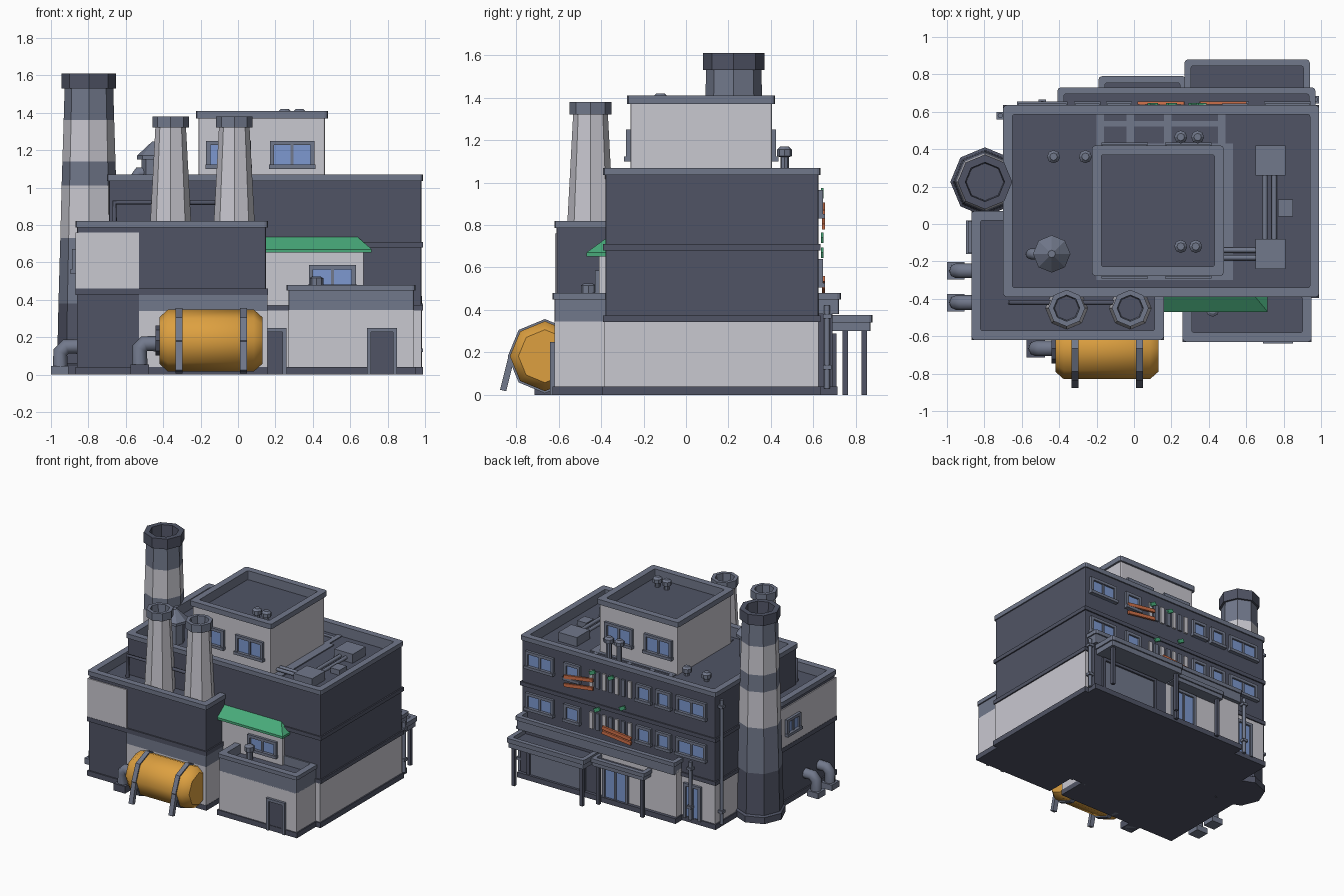
import bpy, bmesh, math
from mathutils import Matrix

if "Cube" in bpy.data.objects:
    bpy.data.objects.remove(bpy.data.objects["Cube"])

def lin(h):
    c = [int(h[i:i + 2], 16) / 255 for i in (0, 2, 4)]
    return [v / 12.92 if v < .04045 else ((v + .055) / 1.055) ** 2.4 for v in c] + [1]

MATS = {}
for key, name, col in (("W", "off white wall", "C9C8D0"), ("G", "slate grey trim", "71788B"),
                       ("D", "dark slate", "505465"), ("Y", "tank yellow", "DDA040"),
                       ("N", "awning green", "48AA7A"), ("O", "rust orange", "D2724A"),
                       ("B", "glass blue", "7D99D0")):
    MATS[key] = bpy.data.materials.new(name)
    MATS[key].diffuse_color = lin(col)
KEYS = list(MATS)

def finish(name, bm):
    bmesh.ops.recalc_face_normals(bm, faces=bm.faces)
    me = bpy.data.meshes.new(name)
    bm.to_mesh(me)
    bm.free()
    for k in KEYS:
        me.materials.append(MATS[k])
    ob = bpy.data.objects.new(name, me)
    bpy.context.collection.objects.link(ob)
    return ob

def boxes(name, items):
    bm = bmesh.new()
    for x0, x1, y0, y1, z0, z1, m in items:
        v = [bm.verts.new((x, y, z)) for x in (x0, x1) for y in (y0, y1) for z in (z0, z1)]
        for f in ((0, 1, 3, 2), (4, 6, 7, 5), (0, 4, 5, 1), (2, 3, 7, 6), (0, 2, 6, 4), (1, 5, 7, 3)):
            bm.faces.new([v[i] for i in f]).material_index = KEYS.index(m)
    return finish(name, bm)

def box(name, *a):
    return boxes(name, [a])

def loft(name, rings, mats):
    """mats: bottom cap, one letter per side band, top cap"""
    bm = bmesh.new()
    R = [[bm.verts.new(p) for p in r] for r in rings]
    n = len(R[0])
    bm.faces.new(R[0]).material_index = KEYS.index(mats[0])
    bm.faces.new(R[-1]).material_index = KEYS.index(mats[-1])
    for k in range(len(R) - 1):
        for i in range(n):
            j = (i + 1) % n
            f = bm.faces.new((R[k][i], R[k][j], R[k + 1][j], R[k + 1][i]))
            f.material_index = KEYS.index(mats[k + 1])
    return finish(name, bm)

def lathe(name, cx, cy, prof, mats, n=8):
    return loft(name, [[(cx + r * math.cos(i * math.tau / n), cy + r * math.sin(i * math.tau / n), z)
                        for i in range(n)] for r, z in prof], mats)

def rrect(x0, x1, y0, y1, z, r):
    pts = []
    for cx, cy, a0 in ((x1 - r, y1 - r, 0), (x0 + r, y1 - r, 90), (x0 + r, y0 + r, 180), (x1 - r, y0 + r, 270)):
        for a in (0, 45, 90):
            t = math.radians(a0 + a)
            pts.append((cx + r * math.cos(t), cy + r * math.sin(t), z))
    return pts

def roofed(name, x0, x1, y0, y1, z0, zb, z1, wall, depth=.07, rim=.045, lip=.01):
    """Wall volume topped with an overhanging parapet and a sunken roof"""
    o = (x0 - lip, x1 + lip, y0 - lip, y1 + lip)
    i = (o[0] + rim, o[1] - rim, o[2] + rim, o[3] - rim)
    return loft(name, [rrect(x0, x1, y0, y1, z0, .008), rrect(x0, x1, y0, y1, zb, .008),
                       rrect(*o, zb, .018), rrect(*o, z1, .018), rrect(*i, z1, .01),
                       rrect(*i, z1 - depth, .01)], wall + wall + "GGGGD")

def pipe(name, pts, r, m):
    cu = bpy.data.curves.new(name, 'CURVE')
    cu.dimensions = '3D'
    cu.bevel_depth, cu.bevel_resolution, cu.use_fill_caps = r, 2, True
    s = cu.splines.new('POLY')
    s.points.add(len(pts) - 1)
    for p, c in zip(s.points, pts):
        p.co = (*c, 1)
    cu.materials.append(MATS[m])
    bpy.context.collection.objects.link(bpy.data.objects.new(name, cu))

def opening(name, side, c, pos, z0, z1, w, panes=2, fill="B", frame="G", sill=True):
    """Framed window or door on a wall facing front, back or left"""
    t, h = .022, w / 2
    parts = [(-h, h, 0, .02, z1 - t, z1, frame), (-h, -h + t, 0, .02, z0, z1, frame),
             (h - t, h, 0, .02, z0, z1, frame), (-h + t, h - t, 0, .006, z0, z1 - t, fill)]
    if sill:
        parts.append((-h - .005, h + .005, 0, .03, z0, z0 + t, frame))
    for k in range(1, panes):
        u = -h + w * k / panes
        parts.append((u - .008, u + .008, 0, .014, z0, z1 - t, frame))
    out = []
    for a, b, d0, d1, e, f, m in parts:
        if side == "left":
            out.append((pos - d1, pos - d0, c + a, c + b, e, f, m))
        elif side == "front":
            out.append((c + a, c + b, pos - d1, pos - d0, e, f, m))
        else:
            out.append((c + a, c + b, pos + d0, pos + d1, e, f, m))
    return boxes(name, out)

# Main building
box("main_ground_floor", -.69, .98, -.385, .625, .03, .35, "W")
box("main_plinth", -.70, .99, -.395, .635, 0, .04, "D")
roofed("main_upper_floors", -.69, .98, -.38, .625, .345, 1.035, 1.07, "D", .08, .05)
for z in (.343, .68):
    box("main_floor_band", -.70, .99, -.39, .635, z, z + .03, "D")

# Left annex with white panels
box("annex_lower", -.86, .15, -.61, .06, 0, .43, "D")
box("annex_plinth", -.87, .16, -.62, .07, 0, .04, "D")
box("annex_band", -.87, .16, -.62, .07, .425, .46, "D")
roofed("annex_upper", -.86, .15, -.61, .06, .46, .785, .82, "D", .07, .05)
boxes("annex_panels", [(-.53, .158, -.618, -.38, .04, .34, "W"), (-.53, .158, -.618, -.38, .34, .425, "G"),
                       (-.868, -.53, -.618, -.609, .46, .76, "W"), (-.868, -.859, -.618, .068, .46, .76, "W"),
                       (-.868, -.69, .059, .068, .46, .76, "W")])
opening("annex_side_window", "left", -.07, -.868, .54, .67, .17)

# Front right annex
box("front_annex_wall", .27, .94, -.62, -.37, .03, .345, "W")
box("front_annex_plinth", .26, .95, -.63, -.37, 0, .04, "D")
roofed("front_annex_top", .27, .94, -.62, -.35, .34, .45, .48, "G", .07, .05)
opening("front_annex_door", "front", .77, -.62, 0, .25, .16, 1, "D", sill=False)
opening("recess_door", "front", .19, -.385, 0, .25, .14, 1, "D", sill=False)
lathe("annex_vent", .42, -.46, [(.025, .40), (.025, .48), (.036, .48), (.036, .515), (.02, .525)], "GGGGGG")

# White front bay and awning
box("front_bay", .15, .67, -.41, -.37, .37, .66, "W")
opening("front_bay_window", "front", .505, -.41, .46, .585, .25)
bm = bmesh.new()
for p in ((.15, -.38, .735), (.64, -.38, .735), (.15, -.47, .67), (.715, -.47, .67), (.15, -.47, .652),
          (.715, -.47, .652), (.715, -.38, .67), (.715, -.38, .652), (.15, -.38, .652)):
    bm.verts.new(p)
bmesh.ops.convex_hull(bm, input=bm.verts)
for f in bm.faces:
    f.material_index = KEYS.index("N")
finish("green_awning", bm)

# Rooftop house
roofed("roof_house", -.21, .465, -.262, .405, .98, 1.37, 1.41, "W", .07, .05, .015)
for c in (-.05, .29):
    opening("roof_house_window", "front", c, -.262, 1.10, 1.25, .24)
    opening("roof_house_window", "back", c, .405, 1.10, 1.25, .24)

# Roof strips, ducts and vents
boxes("roof_strips", [(-.2, .53, -.30, .43, .98, .998, "G"), (.45, .49, .4, .6, .98, .997, "G"),
                      (-.2, -.16, .4, .6, .98, .997, "G"), (-.04, 0, .4, .6, .98, .996, "G"),
                      (.16, .20, .4, .6, .98, .996, "G"), (-.2, .49, .52, .55, .98, .995, "G")])
boxes("air_units", [(.65, .81, .26, .42, .98, 1.06, "G"), (.65, .81, -.24, -.08, .98, 1.06, "G"),
                    (.77, .85, .04, .13, .98, 1.03, "G")])
for x in (.70, .75):
    pipe("air_duct", [(x, -.1, 1.02), (x, .28, 1.02)], .014, "G")
for y in (-.14, -.18):
    pipe("air_duct", [(.45, y, 1.02), (.67, y, 1.02)], .014, "G")
for x, y, z in ((.25, -.12, 1.33), (.33, -.12, 1.33), (.25, .465, 1.08), (.34, .465, 1.08),
                (-.43, .36, .97), (-.26, .36, .97)):
    lathe("small_vent", x, y, [(.02, z - .1), (.02, z + .04), (.035, z + .045), (.035, z + .075), (.02, z + .09)],
          "GGGGGG")
lathe("hooded_vent", -.44, -.16, [(.075, .98), (.075, 1.15), (.10, 1.15), (.10, 1.17), (.02, 1.245)], "GGGGGG")
pipe("vent_elbow", [(-.46, -.16, 1.08), (-.53, -.16, 1.08), (-.55, -.16, 1.05), (-.55, -.16, .98)], .03, "G")
pipe("annex_roof_pipe", [(-.66, -.42, .75), (-.66, -.42, .92), (-.02, -.42, .92)], .014, "D")

# Tall striped chimney
lathe("tall_chimney", -.797, .225,
      [(.185, 0), (.185, .05), (.17, .06), (.163, .38), (.153, .73), (.146, 1.01), (.142, 1.14), (.135, 1.36),
       (.13, 1.53), (.146, 1.53), (.146, 1.61), (.105, 1.61), (.10, 1.5)], "DDDDGWGWGDDDDD")

# Twin white chimneys
for x in (-.36, -.02):
    lathe("twin_chimney", x, -.45, [(.113, .74), (.082, 1.32), (.098, 1.32), (.098, 1.38), (.07, 1.38), (.065, 1.28)],
          "WWGGGGD")

# Yellow tank lying along x, with straps and legs
def lying(ob):
    ob.data.transform(Matrix.Translation((0, -.665, .182)) @ Matrix.Rotation(math.pi / 2, 4, 'Y'))
    return ob
tank = lying(lathe("yellow_tank", 0, 0, [(.125, -.42), (.165, -.375), (.165, .085), (.125, .13)], "YYYYY"))
lying(lathe("tank_end_cap", 0, 0, [(.08, -.44), (.08, -.40)], "DDD"))
for x in (-.315, .03):
    lying(lathe("tank_strap", 0, 0, [(.175, x - .018), (.175, x + .018)], "GGG"))
    leg = box("tank_leg", x - .018, x + .018, -.015, .015, 0, .17, "G")
    leg.data.transform(Matrix.Translation((0, -.862, .02)) @ Matrix.Rotation(math.radians(-14), 4, 'X'))
    box("tank_support", x - .018, x + .018, -.62, -.56, 0, .18, "G")

# Elbow pipes with foot flanges
pipe("tank_pipe", [(-.42, -.665, .165), (-.50, -.665, .165), (-.525, -.665, .14), (-.525, -.665, 0)], .042, "G")
box("tank_pipe_foot", -.575, -.475, -.715, -.615, 0, .055, "D")
for y in (-.25, -.42):
    pipe("wall_pipe", [(-.84, y, .15), (-.92, y, .15), (-.95, y, .12), (-.95, y, 0)], .04, "G")
    box("wall_pipe_foot", -1, -.905, y - .047, y + .047, 0, .045, "G")

# Rear ground floor, ledge and canopies
box("rear_white_bay", -.40, .28, .6, .69, .03, .40, "W")
box("rear_garage_bay", .28, .95, .6, .69, .03, .40, "D")
box("rear_plinth", -.41, .96, .6, .715, 0, .04, "D")
roofed("rear_ledge", -.40, .96, .58, .72, .38, .45, .48, "G", .04, .035)
roofed("rear_canopy_large", .28, .93, .6, .87, .30, .34, .375, "G", .03, .035)
roofed("rear_canopy_small", -.18, .27, .6, .78, .30, .33, .36, "G", .03, .035)
for x, y in ((.31, .84), (.90, .84), (-.15, .75), (.23, .75)):
    box("canopy_post", x - .013, x + .013, y - .013, y + .013, 0, .32, "D")
opening("rear_garage_door", "back", .63, .69, .03, .29, .5, 1, "G", "D", False)
opening("rear_glass_doors", "back", .12, .69, .03, .29, .22, 2, sill=False)
opening("rear_side_door", "back", -.50, .625, .03, .30, .15, 2, sill=False)

# Rear upper windows
for z in (.505, .83):
    for c, w, n in ((.82, .24, 2), (.54, .14, 1), (-.08, .13, 1), (-.25, .13, 1), (-.49, .26, 2)):
        opening("rear_window", "back", c, .625, z, z + .135, w, n)
    boxes("rear_slats", [(.03 + k * .055, .06 + k * .055, .62, .638, z, z + .13, "WG"[k % 2]) for k in range(7)])

# Tilted rust bars and green chips on the rear
for x, z, tilt in ((.475, .875, 8), (.475, .81, 8), (.145, .535, -6), (.145, .50, -6)):
    bar = box("rust_bar", -.125, .125, -.008, .008, -.013, .013, "O")
    bar.data.transform(Matrix.Translation((x, .648, z)) @ Matrix.Rotation(math.radians(tilt), 4, 'Y'))
for x, z in ((.36, .95), (.10, .74), (.2, .95), (.32, .67)):
    chip = box("green_chip", -.025, .025, -.006, .006, -.014, .014, "N")
    chip.data.transform(Matrix.Translation((x, .642, z)) @ Matrix.Rotation(.5, 4, 'Y'))

# Downpipes
for x, y, z in ((-.715, .58, 1.0), (-.49, .645, .48), (.97, .665, .42)):
    pipe("downpipe", [(x, y, .03), (x, y, z)], .014, "G")
    for h in (.12, z - .06):
        box("downpipe_clip", x - .02, x + .02, y - .02, y + .02, h, h + .02, "G")

# Soft shading on the tank sides
bpy.context.view_layer.objects.active = tank
tank.select_set(True)
bpy.ops.object.shade_smooth_by_angle(angle=math.radians(47))

for m in bpy.data.materials:
    if m.users and not m.is_grease_pencil:
        m.use_nodes = True
        m.node_tree.nodes["Principled BSDF"].inputs["Base Color"].default_value = m.diffuse_color
